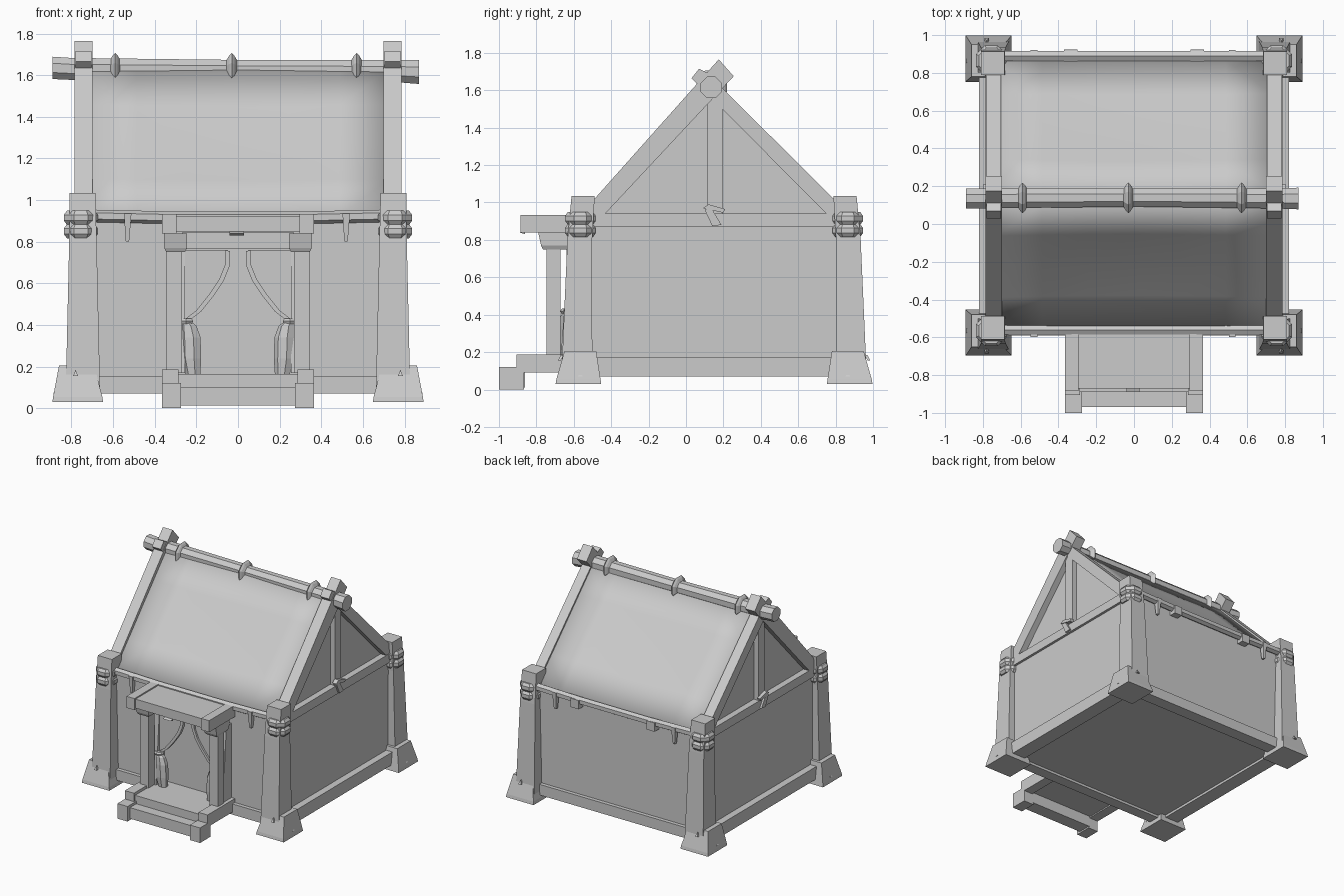
import bpy, bmesh, math
from mathutils import Vector

if "Cube" in bpy.data.objects:
    bpy.data.objects.remove(bpy.data.objects["Cube"])


def loft(name, rings):
    """Skin a list of equal-length point rings and cap both ends."""
    bm = bmesh.new()
    rows = [[bm.verts.new(p) for p in r] for r in rings]
    n = len(rows[0])
    for a, b in zip(rows, rows[1:]):
        for i in range(n):
            j = (i + 1) % n
            bm.faces.new((a[i], a[j], b[j], b[i]))
    bm.faces.new(rows[0])
    bm.faces.new(rows[-1])
    bmesh.ops.recalc_face_normals(bm, faces=bm.faces)
    me = bpy.data.meshes.new(name)
    bm.to_mesh(me)
    bm.free()
    ob = bpy.data.objects.new(name, me)
    bpy.context.collection.objects.link(ob)
    return ob


def rect(x0, x1, y0, y1, z):
    return [(x0, y0, z), (x1, y0, z), (x1, y1, z), (x0, y1, z)]


def box(name, x0, x1, y0, y1, z0, z1):
    return loft(name, [rect(x0, x1, y0, y1, z0), rect(x0, x1, y0, y1, z1)])


def extrude_x(name, prof, x0, x1):
    return loft(name, [[(x, y, z) for y, z in prof] for x in (x0, x1)])


def extrude_y(name, prof, y0, y1):
    return loft(name, [[(x, y, z) for x, z in prof] for y in (y0, y1)])


def ring_x(x, y, z, r, n=8):
    return [(x, y + r * math.cos(math.tau * (i + .5) / n), z + r * math.sin(math.tau * (i + .5) / n)) for i in range(n)]


def ring_z(x, y, z, rx, ry, n=8):
    return [(x + rx * math.cos(math.tau * (i + .5) / n), y + ry * math.sin(math.tau * (i + .5) / n), z) for i in range(n)]


# House body: pentagon profile, slightly recessed gables under the roof
extrude_x("walls", [(-.56, .09), (.87, .09), (.87, .92), (-.56, .92)], -.765, .765)
extrude_x("gable_walls", [(-.5, .9), (.81, .9), (.14, 1.56)], -.735, .735)


# Roof cloth with a gentle sag
def roof(name, eave, ridge, normal):
    nx, ny, t = 6, 4, .025
    bm = bmesh.new()
    grid = []
    for j in range(ny + 1):
        v = j / ny
        row = []
        for i in range(nx + 1):
            u = i / nx
            s = .018 * math.sin(math.pi * u) * math.sin(math.pi * v)
            y = eave[0] + (ridge[0] - eave[0]) * v - normal[0] * s
            z = eave[1] + (ridge[1] - eave[1]) * v - normal[1] * s
            row.append(bm.verts.new((-.73 + 1.46 * u, y, z)))
        grid.append(row)
    for j in range(ny):
        for i in range(nx):
            f = bm.faces.new((grid[j][i], grid[j][i + 1], grid[j + 1][i + 1], grid[j + 1][i]))
            f.normal_update()
            if f.normal.z < 0:
                f.normal_flip()
            f.smooth = True
    me = bpy.data.meshes.new(name)
    bm.to_mesh(me)
    bm.free()
    ob = bpy.data.objects.new(name, me)
    bpy.context.collection.objects.link(ob)
    m = ob.modifiers.new("thickness", 'SOLIDIFY')
    m.thickness = t
    m.offset = -1


roof("front_roof", (-.55, .925), (.10, 1.635), (-.74, .67))
roof("back_roof", (.865, .925), (.17, 1.62), (.7, .71))

# Ridge pole with diamond-section bindings
loft("ridge_pole", [ring_x(-.89, .135, 1.635, .058), ring_x(-.8, .135, 1.63, .057),
                    ring_x(0, .14, 1.625, .052), ring_x(.75, .135, 1.62, .057), ring_x(.87, .135, 1.615, .062)])
for x in (-.59, -.03, .57):
    loft("ridge_binding", [ring_x(x + d, .138, 1.625, r) for d, r in ((-.026, .05), (-.012, .075), (0, .088), (.012, .075), (.026, .05))])

for s in (-1, 1):
    # Crossing rafters at each gable
    a, b = sorted((s * .70, s * .785))
    extrude_x("front_rafter", [(-.56, .94), (-.46, .91), (.255, 1.675), (.175, 1.765)], a, b)
    extrude_x("back_rafter", [(.86, .95), (.79, .9), (.03, 1.665), (.07, 1.715), (.11, 1.695)], a + .004, b - .004)
    # Gable king post, side beams and the rope tie between them
    a, b = sorted((s * .70, s * .775))
    box("king_post", a, b, .115, .195, .88, 1.56)
    a, b = sorted((s * .70, s * .785))
    box("side_top_beam", a, b, -.55, .85, .87, .94)
    a, b = sorted((s * .70, s * .82))
    box("side_sill", a, b, -.55, .85, .07, .17)
    a, b = sorted((s * .77, s * .80))
    extrude_x("tie_strap", [(.10, .96), (.13, .98), (.19, .88), (.14, .875)], a, b)
    extrude_x("tie_knot", [(.09, .97), (.12, .99), (.21, .965), (.2, .945)], a, b + .005 * s)
    # Corner posts, feet, bindings and pegs
    for f, y in ((-1, -.565), (1, .865)):
        def sq(z, w, ox, oy, d=None):
            x, yy = s * (.745 + ox), y + f * oy
            return rect(x - w, x + w, yy - w, yy + w, z)
        loft("corner_post", [sq(.1, .082, 0, .018), sq(.8, .066, 0, .003), sq(1.035, .062, .002, -.015)])
        loft("post_foot", [sq(.03, .122, .025, .01), sq(.055, .118, .025, .01), sq(.205, .085, .03, 0)])
        for zc in (.915, .85):
            loft("post_binding", [ring_z(s * .755, y, zc + d, r, r) for d, r in
                                  ((-.034, .072), (-.014, .088), (.014, .088), (.034, .072))])
        loft("front_peg", [[(s * .78 - .012, y + f * .105, .155), (s * .78 + .012, y + f * .105, .155), (s * .78, y + f * .09, .185)],
                           [(s * .78 - .012, y + f * .12, .155), (s * .78 + .012, y + f * .12, .155), (s * .78, y + f * .105, .185)]])
        loft("side_peg", [[(xx, y - .012, .07), (xx, y + .012, .07), (xx - s * .015, y, .1)] for xx in (s * .875, s * .888)])

# Front and back sills, eave poles and pegs
box("front_sill", -.75, .75, -.59, -.5, .07, .155)
box("back_sill", -.75, .75, .8, .9, .07, .155)
for name, y in (("front_eave_pole", -.56), ("back_eave_pole", .89)):
    loft(name, [ring_x(x, y, z, .03, 6) for x, z in ((-.75, .925), (-.3, .915), (.3, .915), (.75, .925))])
for x in (-.53, .52):
    for y in (-.575, .90):
        loft("eave_peg", [rect(x - .009, x + .007, y - .012, y + .012, .80), rect(x - .018, x + .018, y - .022, y + .022, .935)])
for x in (-.335, .335):
    box("back_eave_block", x - .035, x + .035, .86, .925, .86, .93)

# Porch: mirrored canopy beams, brackets, posts and step ends
for s in (-1, 1):
    def sbox(name, x0, x1, *r):
        a, b = sorted((s * x0, s * x1))
        return box(name, a, b, *r)
    sbox("canopy_beam", .295, .365, -.885, -.56, .84, .932)
    a, b = sorted((s * .245, s * .355))
    loft("porch_bracket", [rect(a + .01, b - .01, -.765, -.63, .75), rect(a, b, -.775, -.62, .77), rect(a, b, -.79, -.61, .84)])
    sbox("porch_post", .27, .345, -.745, -.67, .17, .76)
    extrude_x("door_jamb", [(-.67, .17), (-.55, .17), (-.55, .78), (-.625, .78)], *sorted((s * .255, s * .335)))
    sbox("upper_step_end", .285, .365, -.905, -.56, .09, .187)
    sbox("lower_step_end", .275, .365, -1.0, -.865, 0, .12)
    # Tied-back curtain: draped upper cloth, hem, tie and hanging gather
    hem = [(.05, .76), (.052, .69), (.08, .62), (.13, .545), (.19, .47), (.255, .42)]
    extrude_y("curtain_drape", [(s * x, z) for x, z in hem] + [(s * .28, .42), (s * .28, .76)], -.625, -.60)
    edge = [(s * x, z) for x, z in hem]
    inner = [(s * (x - .012), z - .006) for x, z in reversed(hem)]
    rings = []
    for (x, z), (x2, z2) in zip(edge, reversed(inner)):
        rings.append([(x + s * .01, -.64, z), (x2, -.64, z2), (x2, -.61, z2), (x + s * .01, -.61, z)])
    loft("curtain_hem", rings)
    loft("curtain_gather", [ring_z(s * cx, -.64, z, r, r * .75, 7) for z, cx, r in
                            ((.165, .215, .038), (.24, .222, .05), (.34, .225, .05), (.395, .235, .04), (.42, .25, .022))])
    loft("curtain_tie", [ring_z(s * .25, -.64, z, r, r * .8, 6) for z, r in ((.405, .032), (.418, .04), (.432, .03))])

box("canopy_top", -.3, .3, -.87, -.56, .85, .922)
box("door_lintel", -.27, .27, -.72, -.56, .765, .845)
box("upper_step", -.29, .29, -.89, -.56, .1, .165)
box("lower_step", -.28, .28, -.97, -.86, .012, .1)
extrude_x("canopy_peg", [(-.89, .84), (-.86, .83), (-.86, .85)], -.04, .03)
